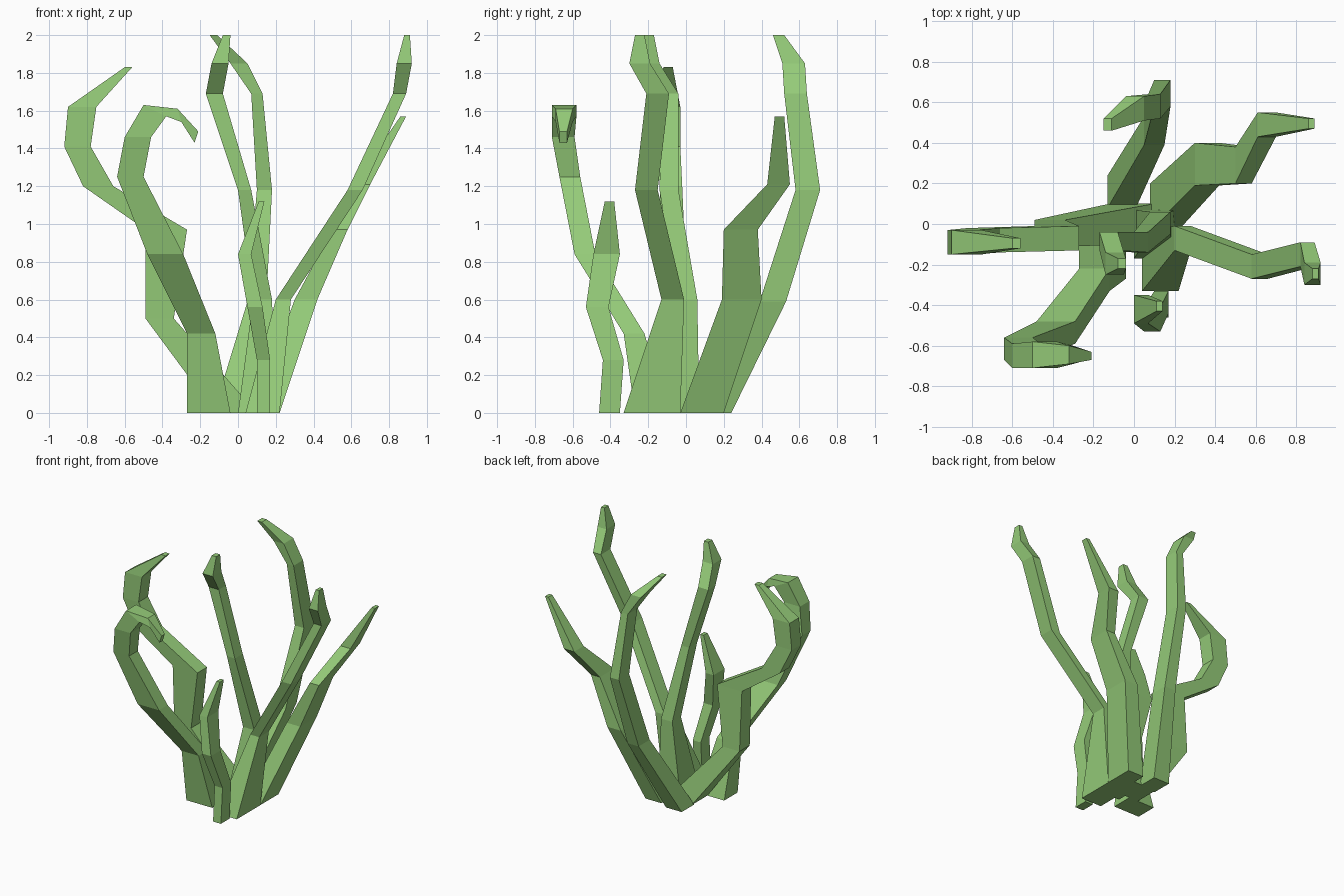
import bpy
import bmesh

# Remove the default cube only
cube = bpy.data.objects.get("Cube")
if cube:
    bpy.data.objects.remove(cube, do_unlink=True)

# One leaf colour for the whole plant
leaf_green = bpy.data.materials.new("leaf_green")
leaf_green.use_nodes = True
leaf_colour = (0.30, 0.60, 0.19, 1)
leaf_green.diffuse_color = leaf_colour
leaf_green.node_tree.nodes["Principled BSDF"].inputs["Base Color"].default_value = leaf_colour


def add_ring(bm, height, left, right, front, back, rise=0):
    """Four-sided cross-section in hundredths; rise lifts its right-hand edge."""
    corners = [
        (left, front, height),
        (right, front, height + rise),
        (right, back, height + rise),
        (left, back, height),
    ]
    return [bm.verts.new([value / 100 for value in corner]) for corner in corners]


def make_stalk(name, *sections):
    """Loft a closed, flat-faced stalk through its cross-sections."""
    bm = bmesh.new()
    rings = [add_ring(bm, *section) for section in sections]
    for lower, upper in zip(rings, rings[1:]):
        for i in range(len(lower)):
            j = (i + 1) % len(lower)
            bm.faces.new((lower[i], lower[j], upper[j], upper[i]))
    bm.faces.new(reversed(rings[0]))
    bm.faces.new(rings[-1])
    bmesh.ops.recalc_face_normals(bm, faces=bm.faces[:])
    mesh = bpy.data.meshes.new(name)
    bm.to_mesh(mesh)
    bm.free()
    mesh.materials.append(leaf_green)
    stalk = bpy.data.objects.new(name, mesh)
    bpy.context.scene.collection.objects.link(stalk)
    return stalk


# Each section: height, left, right, front, back, optional rise

# Stalk hooking out to the right side and back in
make_stalk(
    "right_hooked_stalk",
    (0, -12, 10, -10, 10),
    (50, -49, -34, -11, 2),
    (97, -49, -27, -13, -1),
    (120, -82, -66, -14, -2),
    (141, -92, -78, -15, -3),
    (162, -90, -75, -15, -3),
    (183, -60, -56, -12, -7),
)

# Stalk at the front right whose end curls over and down
make_stalk(
    "front_curled_stalk",
    (0, -27, -4, -27, -10),
    (42, -27, -12, -33, -22),
    (84, -48, -29, -59, -48),
    (125, -64, -50, -67, -56),
    (146, -60, -46, -71, -59),
    (163, -50, -38, -71, -58, -6),
    (161, -32, -30, -69, -60, -7),
    (149, -21, -23, -67, -63, -6),
)

# Short stalk standing in front
make_stalk(
    "front_short_stalk",
    (0, 10, 17, -46, -35),
    (28, 10, 17, -44, -33),
    (56, 5, 13, -53, -41),
    (84, 0, 7, -49, -35),
    (112, 11, 14, -43, -38),
)

# Tall stalk in the middle
make_stalk(
    "middle_tall_stalk",
    (0, 0, 20, -17, 7),
    (60, 8, 18, -5, 6),
    (118, 0, 7, -14, -4),
    (169, -17, -8, -13, -4),
    (185, -14, -5, -25, -14),
    (200, -8, -4, -22, -17),
)

# Tall stalk leaning to the left side
make_stalk(
    "left_tall_stalk",
    (0, 4, 22, -33, -3),
    (60, 20, 28, -13, -1),
    (118, 58, 66, -27, -15),
    (169, 82, 89, -21, -9),
    (185, 84, 92, -30, -19),
    (200, 88, 91, -27, -22),
)

# Tall stalk arching over the back
make_stalk(
    "back_tall_stalk",
    (0, -13, 1, 8, 24),
    (59, 5, 15, 39, 53),
    (118, 10, 18, 58, 71),
    (169, 7, 13, 52, 64),
    (185, -4, 5, 51, 63),
    (200, -15, -11, 46, 52),
)

# Lower stalk reaching out to the back left
make_stalk(
    "back_left_stalk",
    (0, 8, 22, -3, 20),
    (60, 30, 42, 19, 40),
    (97, 50, 58, 20, 38),
    (121, 61, 70, 43, 55),
    (157, 86, 89, 47, 52),
)
